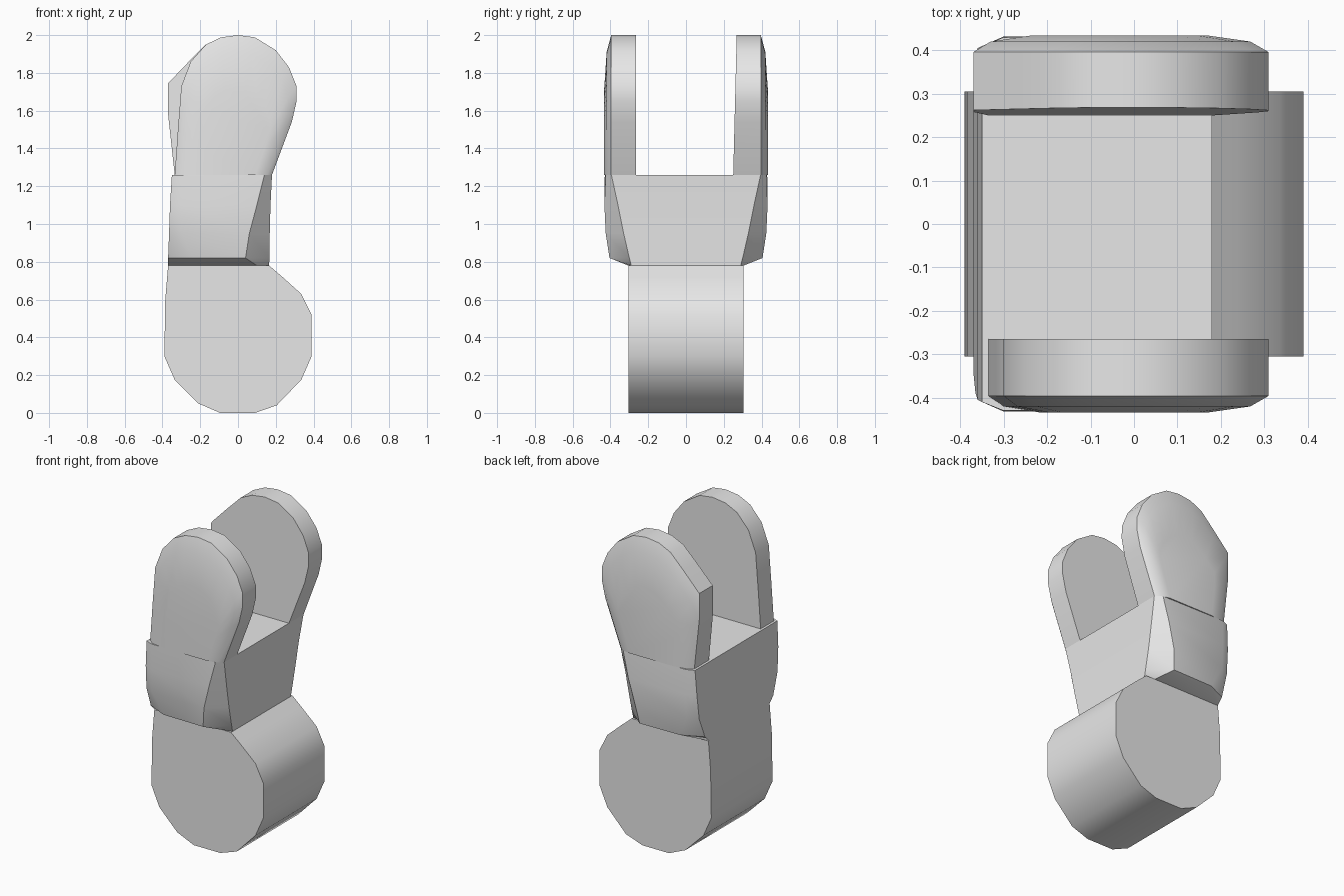
import bpy, bmesh, math

old = bpy.data.objects.get("Cube")
if old:
    bpy.data.objects.remove(old, do_unlink=True)

grey = bpy.data.materials.new("plain_grey")
grey.use_nodes = True
grey.diffuse_color = (0.8, 0.8, 0.8, 1)
grey.node_tree.nodes["Principled BSDF"].inputs["Base Color"].default_value = (0.8, 0.8, 0.8, 1)


def loft(name, rings, angle=35):
    """Skin equal-length rings of points and cap both ends."""
    bm = bmesh.new()
    loops = [[bm.verts.new(p) for p in ring] for ring in rings]
    n = len(loops[0])
    for a, b in zip(loops, loops[1:]):
        for i in range(n):
            j = (i + 1) % n
            bm.faces.new((a[i], a[j], b[j], b[i]))
    bm.faces.new(loops[0])
    bm.faces.new(loops[-1])
    bmesh.ops.recalc_face_normals(bm, faces=bm.faces)
    mesh = bpy.data.meshes.new(name)
    bm.to_mesh(mesh)
    bm.free()
    mesh.materials.append(grey)
    obj = bpy.data.objects.new(name, mesh)
    bpy.context.collection.objects.link(obj)
    bpy.ops.object.select_all(action='DESELECT')
    obj.select_set(True)
    bpy.context.view_layer.objects.active = obj
    bpy.ops.object.shade_smooth_by_angle(angle=math.radians(angle))
    return obj


# Rounded barrel at the bottom, flat on top where the block sits
barrel = [(-.37, .78), (-.385, .6), (-.39, .3), (-.335, .175), (-.21, .05),
          (-.095, 0), (.09, 0), (.205, .04), (.335, .175), (.39, .3),
          (.39, .52), (.335, .63), (.235, .72), (.165, .78)]
loft("barrel", [[(x, y, z) for x, z in barrel] for y in (-.305, .305)])

# Middle block: half sections (x, y) by height, mirrored front to back
sections = {
    .78: [(-.37, .30), (-.25, .305), (.1, .305), (.165, .29)],
    .82: [(-.37, .34), (-.24, .40), (.04, .405), (.166, .30)],
    .95: [(-.365, .39), (-.30, .425), (.06, .425), (.168, .33)],
    1.1: [(-.36, .405), (-.30, .432), (.10, .432), (.172, .36)],
    1.26: [(-.35, .41), (-.30, .43), (.14, .425), (.18, .395)],
}
loft("middle_block", [[(x, y, z) for x, y in half] + [(x, -y, z) for x, y in reversed(half)]
                      for z, half in sections.items()])


# Upright lugs: flat inside, gently domed outside
def lug(name, side, left_edge, inner, lean):
    outline = left_edge + [(-.17, 1.95), (-.09, 1.988), (0, 2), (.09, 1.988),
                           (.2, 1.92), (.27, 1.83), (.31, 1.73), (.31, 1.65),
                           (.285, 1.54), (.18, 1.26)]

    def ring(scale, depth, tilt=0):
        return [(-.04 + (x + .04) * scale, side * (depth + tilt * (z - 1.26)),
                 1.26 + (z - 1.26) * scale) for x, z in outline]

    loft(name, [ring(1, inner, lean), ring(1, .396), ring(.88, .42), ring(.6, .434)])


lug("front_lug", -1, [(-.335, 1.26), (-.318, 1.5), (-.3, 1.73), (-.25, 1.86)], .265, 0)
lug("back_lug", 1, [(-.335, 1.26), (-.37, 1.58), (-.37, 1.745), (-.26, 1.86)], .25, .025)
